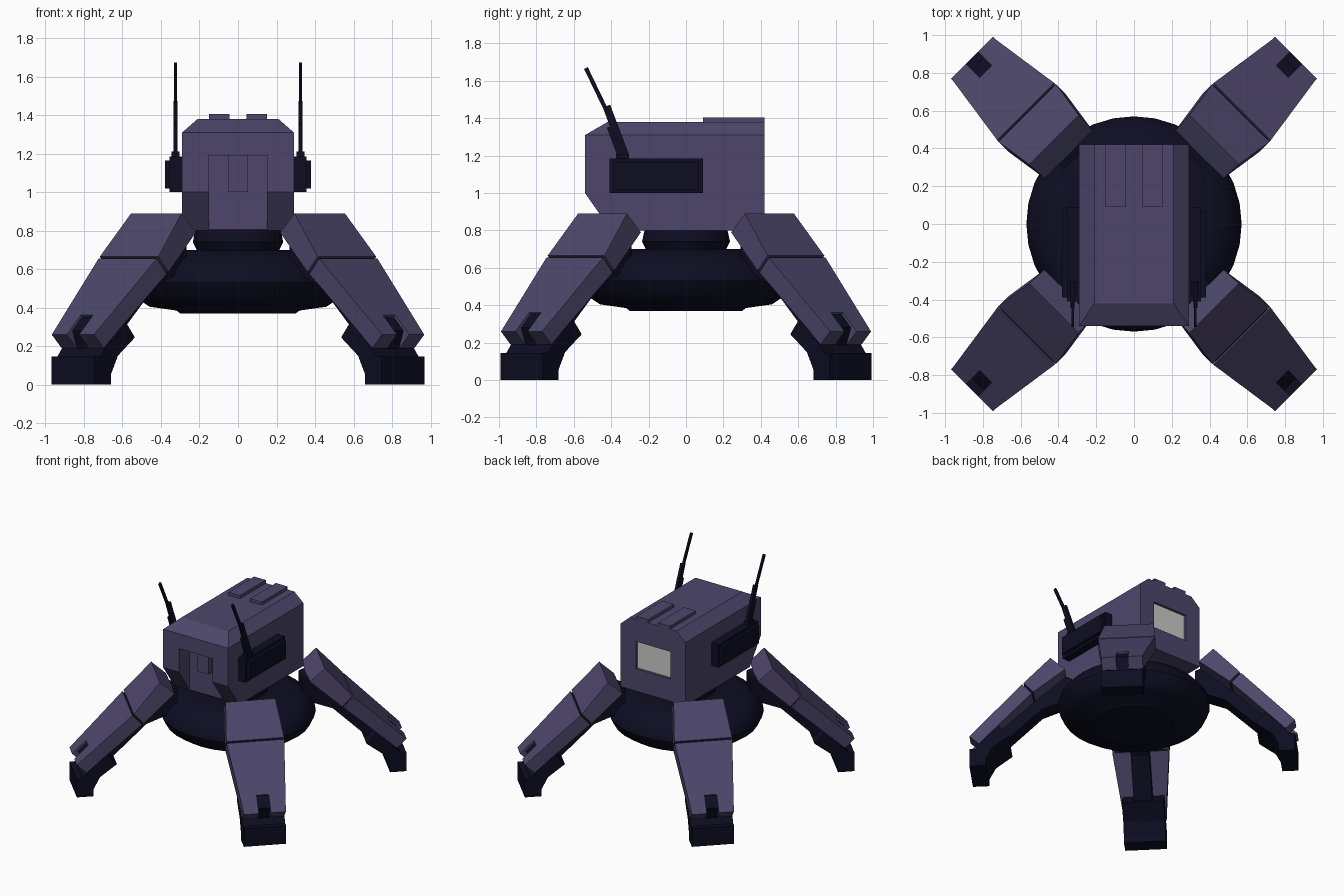
import bpy, bmesh, math
from mathutils import Matrix, Vector

cube = bpy.data.objects.get("Cube")
if cube:
    bpy.data.objects.remove(cube, do_unlink=True)


def material(name, r, g, b):
    m = bpy.data.materials.new(name)
    m.use_nodes = True
    m.diffuse_color = (r, g, b, 1)
    m.node_tree.nodes["Principled BSDF"].inputs["Base Color"].default_value = (r, g, b, 1)
    return m


PURPLE = material("dusty purple", 0.075, 0.062, 0.147)
NAVY = material("dark navy", 0.004, 0.004, 0.016)
GREY = material("window grey", 0.6, 0.6, 0.59)


def finish(name, bm, mat, matrix=None):
    bmesh.ops.recalc_face_normals(bm, faces=bm.faces)
    if matrix:
        bm.transform(matrix)
    mesh = bpy.data.meshes.new(name)
    bm.to_mesh(mesh)
    bm.free()
    mesh.materials.append(mat)
    ob = bpy.data.objects.new(name, mesh)
    bpy.context.collection.objects.link(ob)
    return ob


def hull(name, points, mat):
    bm = bmesh.new()
    for p in points:
        bm.verts.new(p)
    bmesh.ops.convex_hull(bm, input=bm.verts)
    bmesh.ops.dissolve_limit(bm, angle_limit=0.01, verts=bm.verts, edges=bm.edges)
    return finish(name, bm, mat)


def box(name, x, y, z, mat):
    return hull(name, [(a, b, c) for a in x for b in y for c in z], mat)


def prism(name, profile, mat, matrix):
    """Extrude (distance, height, left, right) points across the leg."""
    bm = bmesh.new()
    sides = [[bm.verts.new((p[0], p[s], p[1])) for p in profile] for s in (2, 3)]
    for ring in sides:
        bm.faces.new(ring)
    for i in range(len(profile)):
        j = (i + 1) % len(profile)
        bm.faces.new((sides[0][i], sides[0][j], sides[1][j], sides[1][i]))
    return finish(name, bm, mat, matrix)


def even(points, width):
    return [(r, z, -width / 2, width / 2) for r, z in points]


def carve(ob, cutter):
    cutter.hide_render = True
    mod = ob.modifiers.new("cut", "BOOLEAN")
    mod.operation, mod.solver, mod.object = "DIFFERENCE", "EXACT", cutter
    graph = bpy.context.evaluated_depsgraph_get()
    mesh = bpy.data.meshes.new_from_object(ob.evaluated_get(graph))
    ob.modifiers.clear()
    ob.data = mesh
    bpy.data.objects.remove(cutter, do_unlink=True)


# Cabin shell with chamfered roof and sloped nose
shell = []
for s in (-1, 1):
    shell += [(s * .29, .42, .8), (s * .29, .42, 1.31), (s * .21, .42, 1.38),
              (s * .21, -.42, 1.38), (s * .29, -.54, 1.31),
              (s * .29, -.54, 1.0), (s * .29, -.40, .8)]
cabin = hull("cabin", shell, PURPLE)
carve(cabin, box("nose_cutter", (-.15, .15), (-.7, -.405), (.7, 1.19), PURPLE))
carve(cabin, box("window_cutter", (-.155, .155), (.395, .6), (.98, 1.2), PURPLE))
box("nose_block", (-.05, .05), (-.45, -.40), (1.0, 1.19), PURPLE)
box("rear_window", (-.155, .155), (.393, .4), (.98, 1.2), GREY)


def rod(name, x, start, end, thick, wide):
    """Slanted square rod in the y-z plane."""
    a, b = Vector((x, *start)), Vector((x, *end))
    n = (b - a).cross(Vector((1, 0, 0))).normalized() * thick / 2
    return hull(name, [p + n * u + Vector((v * wide / 2, 0, 0))
                       for p in (a, b) for u in (-1, 1) for v in (-1, 1)], NAVY)


# Roof plates, side pods and aerials
for s, side in ((1, "left"), (-1, "right")):
    box(side + "_roof_plate", (s * .045, s * .15), (.09, .42), (1.37, 1.405), PURPLE)
    box(side + "_pod", (s * .28, s * .355), (-.41, .09), (1.0, 1.185), NAVY)
    box(side + "_pod_cover", (s * .35, s * .38), (-.39, .07), (1.02, 1.165), NAVY)
    box(side + "_aerial_foot", (s * .305, s * .345), (-.375, -.305), (1.17, 1.21), NAVY)
    rod(side + "_aerial_base", s * .325, (-.335, 1.2), (-.395, 1.36), .06, .022)
    rod(side + "_aerial_sleeve", s * .325, (-.375, 1.33), (-.425, 1.465), .042, .02)
    rod(side + "_aerial_tip", s * .325, (-.42, 1.43), (-.535, 1.668), .022, .014)


def lathe(name, profile, steps):
    bm = bmesh.new()
    verts = [bm.verts.new((r, 0, z)) for r, z in profile]
    edges = [bm.edges.new(pair) for pair in zip(verts, verts[1:])]
    bmesh.ops.spin(bm, geom=verts + edges, cent=(0, 0, 0), axis=(0, 0, 1),
                   angle=math.tau, steps=steps)
    bmesh.ops.remove_doubles(bm, verts=bm.verts, dist=.0005)
    ob = finish(name, bm, NAVY)
    bpy.ops.object.select_all(action="DESELECT")
    ob.select_set(True)
    bpy.context.view_layer.objects.active = ob
    bpy.ops.object.shade_smooth_by_angle(angle=math.radians(35))
    return ob


# Saucer hull and swivel neck
lathe("saucer", [(0, .37), (.3, .37), (.32, .385), (.46, .405), (.535, .455), (.57, .53),
                 (.555, .59), (.5, .65), (.42, .69), (.36, .7), (0, .7)], 32)
lathe("neck", [(0, .69), (.21, .69), (.235, .74), (.22, .81), (0, .81)], 24)

# Four splayed legs
for sx in (-1, 1):
    for sy in (-1, 1):
        name = ("front" if sy < 0 else "back") + ("_left" if sx > 0 else "_right")
        place = (Matrix.Translation((0, sy * .022, 0))
                 @ Matrix.Rotation(math.atan2(sy, sx), 4, "Z"))
        prism(name + "_thigh_armour",
              [(.6, .89, -.185, .185), (.8, .665, -.215, .215),
               (.725, .585, -.215, .215), (.49, .79, -.18, .18)], PURPLE, place)
        # Shin plate with a forked lower end
        prism(name + "_shin_armour",
              [(.81, .655, -.214, .214), (1.11, .361, -.17, .17),
               (1.038, .291, -.17, .17), (.738, .575, -.214, .214)], PURPLE, place)
        for s in (-1, 1):
            prism(name + "_shin_prong",
                  [(1.11, .361, s * .045, s * .17), (1.213, .26, s * .045, s * .155),
                   (1.141, .19, s * .045, s * .155), (1.038, .291, s * .045, s * .17)],
                  PURPLE, place)
        # Dark inner frame showing below and at the joint
        prism(name + "_strut", even([(.45, .77), (.52, .8), (1.13, .27), (1.1, .18),
                                     (.95, .25), (.68, .51), (.45, .6)], .14), NAVY, place)
        prism(name + "_joint", even([(.78, .67), (.815, .635), (.75, .57), (.715, .6)], .39),
              NAVY, place)
        prism(name + "_fork_pin", even([(1.1, .35), (1.17, .28), (1.13, .17), (1.04, .26)], .09),
              NAVY, place)
        # Foot and ankle
        prism(name + "_foot", even([(1.213, 0), (1.213, .145), (1.17, .145), (1.13, .195),
                                    (.99, .335), (.915, .245), (1.04, .15), (1.09, .055),
                                    (1.09, 0)], .315), NAVY, place)
